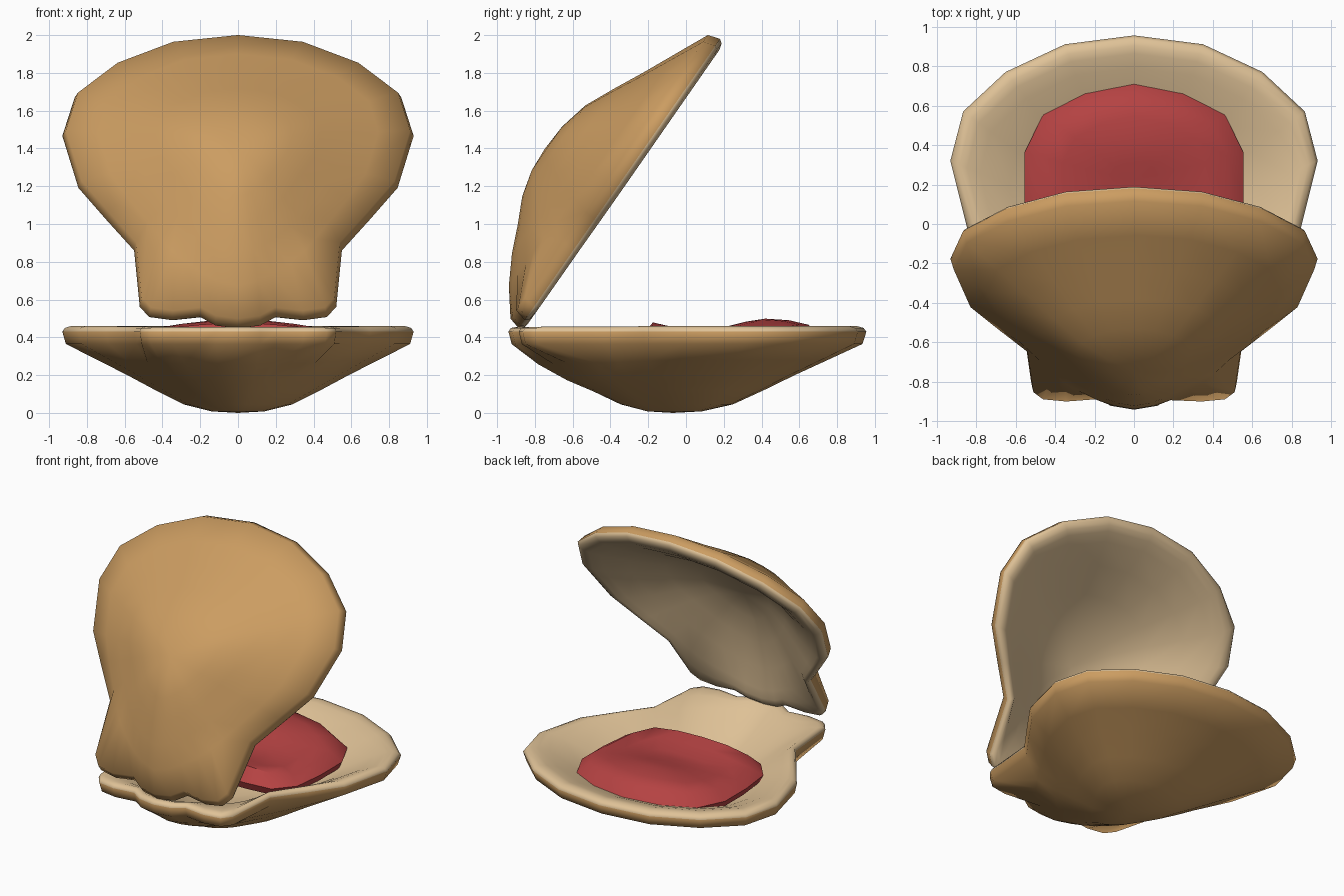
import bpy, bmesh, math
from mathutils import Matrix, Vector

if "Cube" in bpy.data.objects:
    bpy.data.objects.remove(bpy.data.objects["Cube"])


def material(name, rgb):
    m = bpy.data.materials.new(name)
    m.diffuse_color = (*rgb, 1)
    m.use_nodes = True
    m.node_tree.nodes["Principled BSDF"].inputs["Base Color"].default_value = m.diffuse_color
    return m


BROWN = material("shell brown", (0.60, 0.335, 0.12))
CREAM = material("inner cream", (0.74, 0.54, 0.31))
RED = material("flesh red", (0.46, 0.055, 0.055))


def mirrored(half):
    """Close a half outline (x >= 0, back to front) into a full loop."""
    return half + [(-x, y) for x, y in half[-2:0:-1]]


def loft(name, rings, mats, mat_rule, angle):
    """Skin a stack of rings; the first and last are single points."""
    bm = bmesh.new()
    loops = [[bm.verts.new(p) for p in r] for r in rings]
    for k, (a, b) in enumerate(zip(loops, loops[1:])):
        n = max(len(a), len(b))
        for i in range(n):
            j = (i + 1) % n
            if len(a) == 1:
                f = bm.faces.new((a[0], b[i], b[j]))
            elif len(b) == 1:
                f = bm.faces.new((a[i], b[0], a[j]))
            else:
                f = bm.faces.new((a[i], b[i], b[j], a[j]))
            f.material_index = mat_rule(k)
    bmesh.ops.recalc_face_normals(bm, faces=bm.faces)
    me = bpy.data.meshes.new(name)
    bm.to_mesh(me)
    bm.free()
    for m in mats:
        me.materials.append(m)
    ob = bpy.data.objects.new(name, me)
    bpy.context.collection.objects.link(ob)
    bpy.ops.object.select_all(action='DESELECT')
    ob.select_set(True)
    bpy.context.view_layer.objects.active = ob
    bpy.ops.object.shade_smooth_by_angle(angle=math.radians(angle))
    return ob


# Shell outline with hinge ears, and the rounder body outline beneath them
FRONT = [(.55, -.43), (.70, -.225), (.845, -.02), (.93, .32), (.865, .57),
         (.65, .77), (.35, .91), (0, .955)]
rim = mirrored([(0, -.94), (.12, -.92), (.20, -.865), (.35, -.885),
                (.47, -.865), (.52, -.80)] + FRONT)
body = mirrored([(0, -.96), (.13, -.92), (.23, -.86), (.35, -.76),
                 (.44, -.67), (.51, -.57)] + [(.60, -.43), (.73, -.225)] + FRONT[2:])
CENTRE = Vector((0, -.07))

# (scale, height) from the outer bottom, over the rim, to the inner bottom
PROFILE = [(.15, .008), (.31, .045), (.47, .12), (.63, .20), (.80, .28),
           (.98, .365), (1.0, .43), (.985, .45), (.95, .46), (.91, .453),
           (.84, .43), (.68, .36), (.48, .26), (.28, .18)]


def shell(name):
    rings = [[(0, CENTRE.y, 0)]]
    for s, z in PROFILE:
        w = min(1, max(0, (s - .80) / .16))
        ring = []
        for r, b in zip(rim, body):
            d = Vector(b).lerp(Vector(r), w) - CENTRE
            p = CENTRE + d * s
            # fuller shell towards the hinge
            full = .035 * max(0, -d.normalized().y) * max(0, 1 - abs(s - .70) / .29)
            ring.append((p.x, p.y, z - full))
        rings.append(ring)
    rings.append([(0, CENTRE.y, .15)])
    return loft(name, rings, [BROWN, CREAM], lambda k: int(k >= 7), 65)


shell("lower_shell")

# Upper shell: the same shell flipped over and swung open on the hinge
upper = shell("upper_shell")
upper.data.transform(
    Matrix.Translation((0, -.86, .43)) @ Matrix.Rotation(math.radians(55.2), 4, 'X')
    @ Matrix.Diagonal((1, .985, -1, 1)) @ Matrix.Translation((0, .94, -.46)))
upper.data.flip_normals()

# Flesh: a soft cushion with a broad front swell and a small one at the back
flesh_line = mirrored([(0, -.24), (.22, -.25), (.42, -.23), (.53, -.10), (.555, .12),
                       (.555, .36), (.46, .555), (.25, .665), (0, .72)])
MID = Vector((0, .22))


def swell(x, y):
    front = .08 * math.exp(-((y - .45) / .27) ** 2)
    back = .06 * math.exp(-((y + .16) / .11) ** 2)
    return .42 + (front + back) * math.exp(-(x / .45) ** 2)


def flesh_ring(s, z=None):
    pts = [MID + (Vector(q) - MID) * s for q in flesh_line]
    return [(p.x, p.y, swell(p.x, p.y) if z is None else z) for p in pts]


loft("flesh", [[(0, .22, .26)], flesh_ring(.7, .30), flesh_ring(.96, .33),
               flesh_ring(1, .38), flesh_ring(.86), flesh_ring(.65),
               flesh_ring(.4), flesh_ring(.2), [(0, .22, swell(0, .22))]],
     [RED], lambda k: 0, 50)
